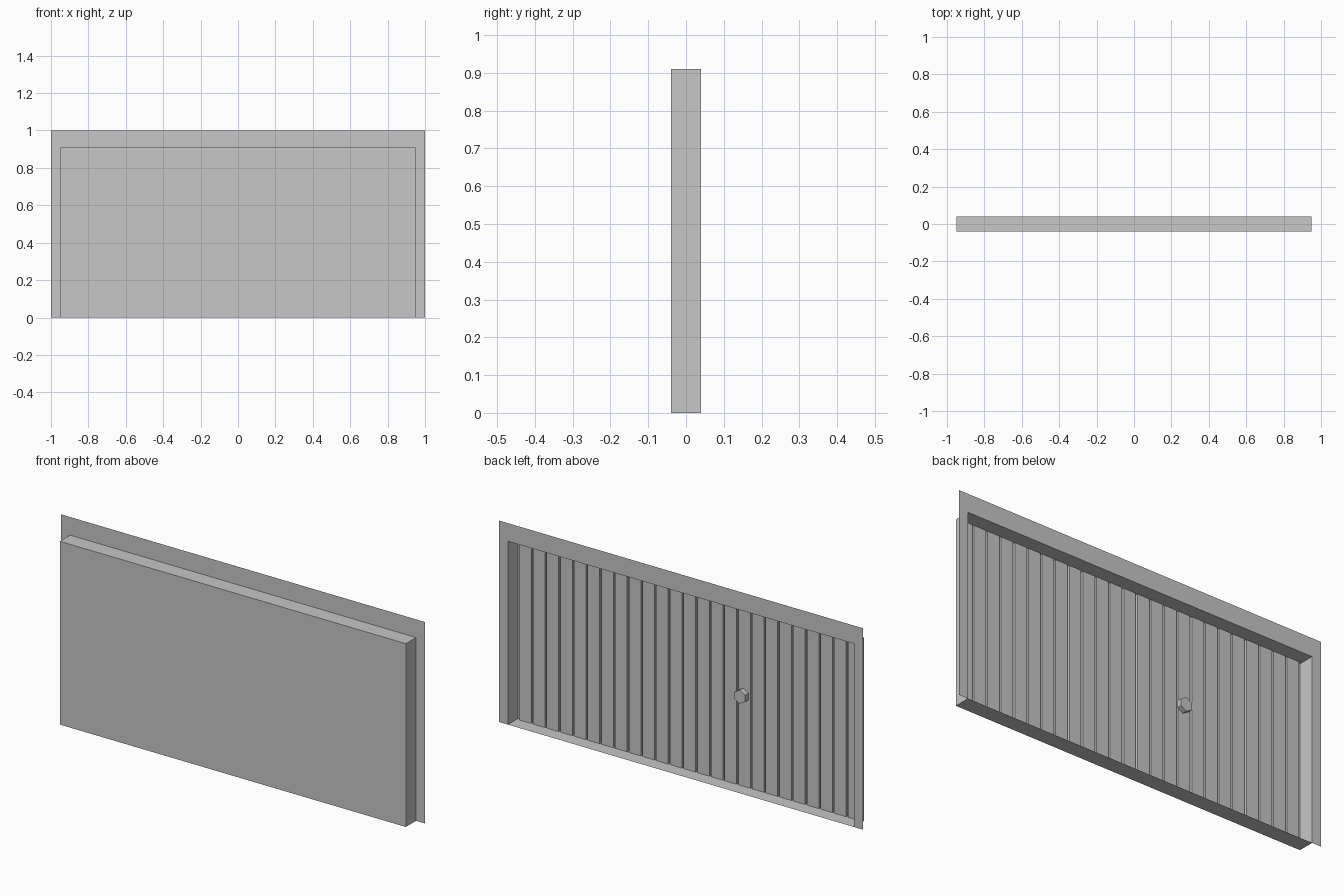
import bpy, bmesh, math
from mathutils import Matrix

if "Cube" in bpy.data.objects:
    bpy.data.objects.remove(bpy.data.objects["Cube"])

W, H, D = 0.95, 0.91, 0.04      # half width, height, half depth of the recessed door

grey = bpy.data.materials.new("plain grey")
grey.diffuse_color = (0.57, 0.57, 0.57, 1)
grey.use_nodes = True
grey.node_tree.nodes["Principled BSDF"].inputs["Base Color"].default_value = grey.diffuse_color


def finish(name, bm):
    mesh = bpy.data.meshes.new(name)
    bm.to_mesh(mesh)
    bm.free()
    mesh.materials.append(grey)
    obj = bpy.data.objects.new(name, mesh)
    bpy.context.collection.objects.link(obj)
    return obj


def add_box(bm, x0, x1, y0, y1, z0, z1):
    mat = Matrix.Translation(((x0 + x1) / 2, (y0 + y1) / 2, (z0 + z1) / 2)) \
        @ Matrix.Diagonal((x1 - x0, y1 - y0, z1 - z0, 1))
    bmesh.ops.create_cube(bm, size=1, matrix=mat)


# Shallow sheet tray, open at the back
bm = bmesh.new()
add_box(bm, -W, W, -D, D, 0, H)
bm.normal_update()
bmesh.ops.delete(bm, geom=[f for f in bm.faces if f.normal.y > 0.9], context='FACES')
finish("door_tray", bm)

# Flat surround: two sides and a top with mitred corners, flush with the tray's back rim
bm = bmesh.new()
outer = [bm.verts.new((x, D, z)) for x, z in [(-1, 0), (-1, 1), (1, 1), (1, 0)]]
inner = [bm.verts.new((x, D, z)) for x, z in [(-W, 0), (-W, H), (W, H), (W, 0)]]
for i in range(3):
    bm.faces.new([outer[i], outer[i + 1], inner[i + 1], inner[i]])
bm.normal_update()
# merge the mitres away so the surround reads as one flat sheet
bmesh.ops.recalc_face_normals(bm, faces=bm.faces[:])
finish("surround", bm)

# Vertical slats standing on the inside of the front sheet
bm = bmesh.new()
count, pitch, width = 25, 0.0752, 0.066
for i in range(count):
    x = (i - (count - 1) / 2) * pitch
    add_box(bm, x - width / 2, x + width / 2, -D + 0.0005, -D + 0.012, 0.001, H - 0.001)
finish("slats", bm)

# Six-sided handle on the slats
bm = bmesh.new()
bmesh.ops.create_cone(bm, cap_ends=True, segments=6, radius1=0.034, radius2=0.034, depth=0.024,
                      matrix=Matrix.Translation((-0.293, -0.016, 0.453))
                      @ Matrix.Rotation(math.pi / 2, 4, 'X'))
finish("handle", bm)
